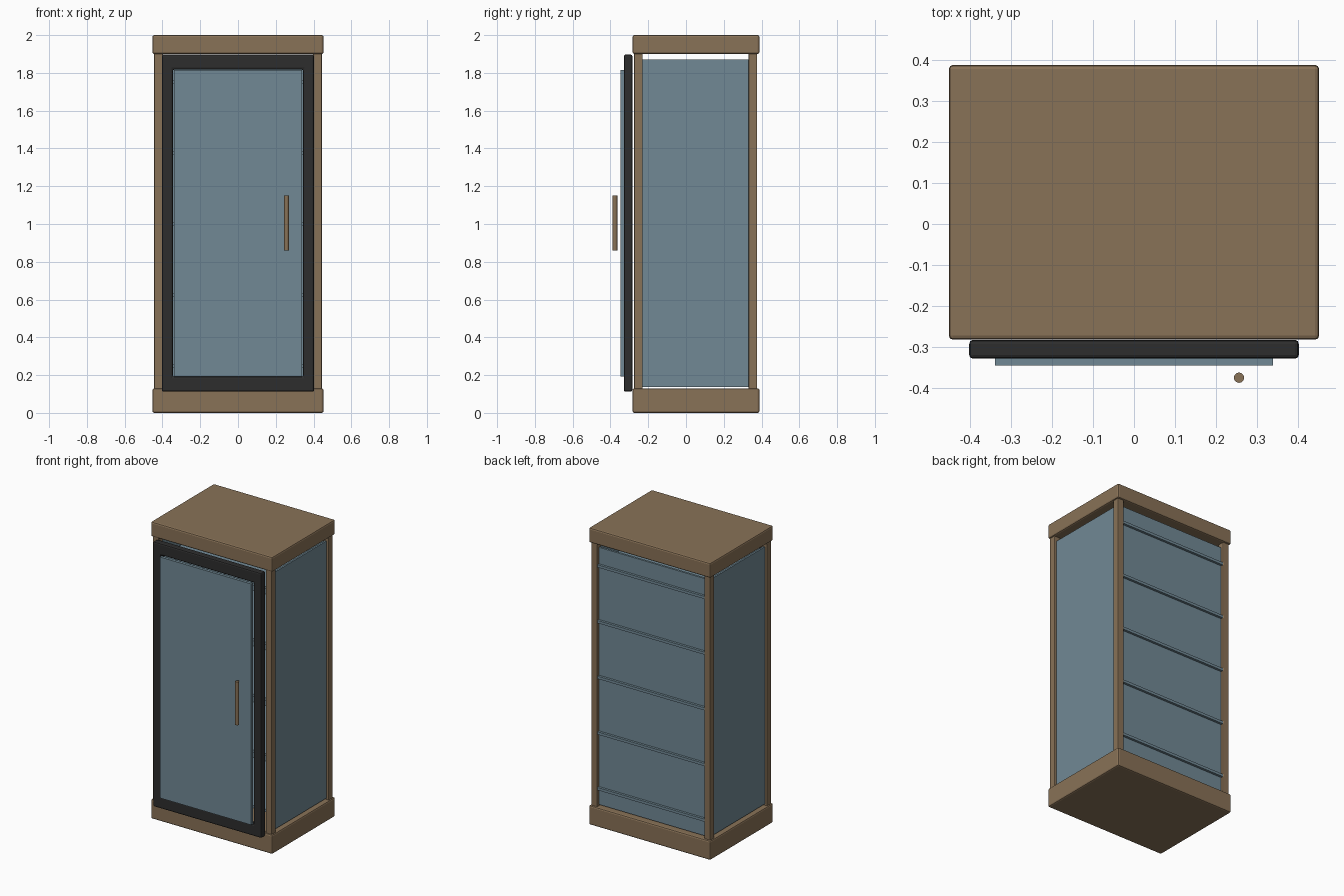
import bpy, bmesh, math

if "Cube" in bpy.data.objects:
    bpy.data.objects.remove(bpy.data.objects["Cube"])


def material(name, rgb):
    m = bpy.data.materials.new(name)
    m.diffuse_color = (*rgb, 1)
    m.use_nodes = True
    m.node_tree.nodes["Principled BSDF"].inputs["Base Color"].default_value = m.diffuse_color
    return m


WOOD = material("warm_brown", (0.25, 0.168, 0.095))
GLASS = material("slate_blue", (0.165, 0.25, 0.30))
DARK = material("charcoal", (0.026, 0.026, 0.026))


def finish(name, bm, mat, bevel=0.0):
    bmesh.ops.recalc_face_normals(bm, faces=bm.faces[:])
    me = bpy.data.meshes.new(name)
    bm.to_mesh(me)
    bm.free()
    me.materials.append(mat)
    ob = bpy.data.objects.new(name, me)
    bpy.context.collection.objects.link(ob)
    if bevel:
        mod = ob.modifiers.new("rounded_edges", 'BEVEL')
        mod.width = bevel
        mod.segments = 2
        mod.limit_method = 'ANGLE'
    return ob


def box(name, lo, hi, mat, bevel=0.0):
    bm = bmesh.new()
    bmesh.ops.create_cube(bm, size=1)
    for v in bm.verts:
        v.co = [(a + b) / 2 + c * (b - a) for a, b, c in zip(lo, hi, v.co)]
    return finish(name, bm, mat, bevel)


# plinth and top slab
box("base", (-0.453, -0.283, 0), (0.453, 0.389, 0.13), WOOD, 0.01)
box("top", (-0.453, -0.283, 1.90), (0.453, 0.389, 2.0), WOOD, 0.01)

# corner posts and side panels
for s, side in ((-1, "left"), (1, "right")):
    for y, end in ((-0.252, "front"), (0.354, "back")):
        x = s * 0.421
        box(f"{end}_{side}_post", (x - 0.023, y - 0.023, 0.12),
            (x + 0.023, y + 0.023, 1.91), WOOD, 0.005)
    x = s * 0.421
    box(f"{side}_panel", (x - 0.006, -0.24, 0.138), (x + 0.006, 0.34, 1.87), GLASS)

# back panel
box("back_panel", (-0.41, 0.344, 0.138), (0.41, 0.358, 1.87), GLASS)

# shelves, whose rear edges show through the back panel
for i in range(5):
    z = 0.25 + i * 0.375
    box(f"shelf_{i + 1}", (-0.405, -0.225, z - 0.009), (0.405, 0.374, z + 0.009), GLASS)

# door frame: a rectangular ring
OUT = (0.403, 0.112, 1.897)
INN = (0.345, 0.192, 1.818)
bm = bmesh.new()
loops = []
for (w, z0, z1), y in ((OUT, -0.329), (INN, -0.329), (INN, -0.284), (OUT, -0.284)):
    loops.append([bm.verts.new((x, y, z)) for x, z in ((-w, z0), (w, z0), (w, z1), (-w, z1))])
for a in range(4):
    p, q = loops[a], loops[(a + 1) % 4]
    for k in range(4):
        n = (k + 1) % 4
        bm.faces.new((p[k], p[n], q[n], q[k]))
finish("door_frame", bm, DARK, 0.009)

# door pane, standing slightly proud of the frame
box("door_pane", (-0.34, -0.346, 0.193), (0.34, -0.326, 1.816), GLASS)

# round handle bar
bpy.ops.mesh.primitive_cylinder_add(vertices=20, radius=0.0125, depth=0.292,
                                    location=(0.257, -0.376, 1.005))
handle = bpy.context.object
handle.name = "door_handle"
handle.data.materials.append(WOOD)
bpy.ops.object.shade_smooth_by_angle(angle=math.radians(35))
